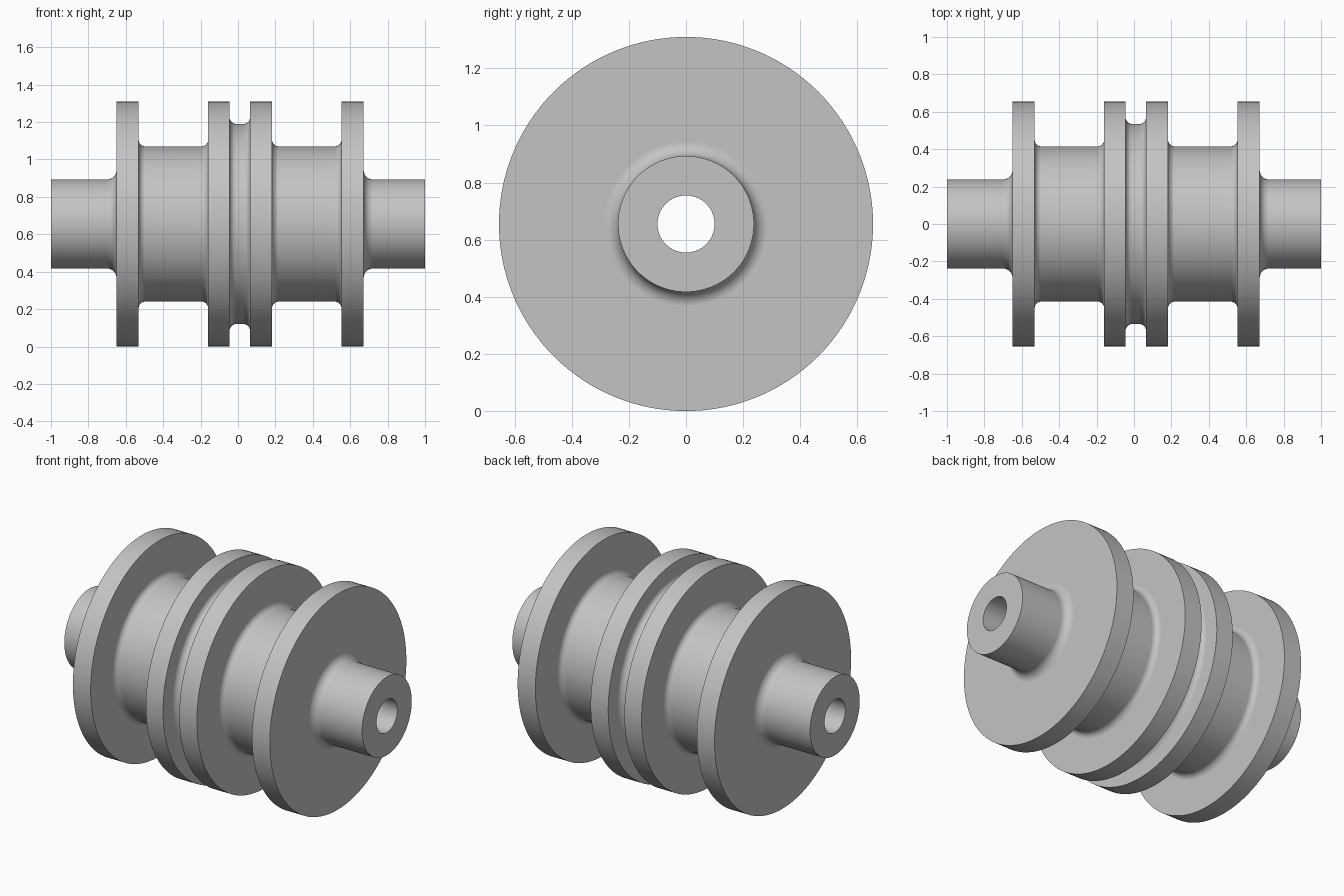
import bpy, bmesh, math
from mathutils import Vector, Matrix

if "Cube" in bpy.data.objects:
    bpy.data.objects.remove(bpy.data.objects["Cube"], do_unlink=True)

SEGMENTS = 128
FILLET_STEPS = 8
BORE, SHAFT, DRUM, GROOVE, FLANGE = 0.1, 0.238, 0.415, 0.535, 0.655

# Plain grey metal
steel = bpy.data.materials.new("grey_steel")
steel.use_nodes = True
grey = (0.55, 0.55, 0.55, 1)
steel.diffuse_color = grey
steel.node_tree.nodes["Principled BSDF"].inputs["Base Color"].default_value = grey


def core(x0, x1, radius, left=0, right=0):
    """Cylinder section whose ends flare into the flanges with quarter-round fillets."""
    points = []
    for x, size, side in ((x0, left, 1), (x1, right, -1)):
        if size:
            angles = [math.pi / 2 * i / FILLET_STEPS for i in range(FILLET_STEPS + 1)]
            arc = [(x + side * size * (1 - math.cos(a)),
                    radius + size * (1 - math.sin(a))) for a in angles]
        else:
            arc = [(x, radius)]
        points += arc if side > 0 else arc[::-1]
    return points


def flange(x0, x1):
    return [(x0, FLANGE), (x1, FLANGE)]


# Outer profile from end to end, closed by the bore
profile = [(-1, BORE)]
profile += core(-1, -0.65, SHAFT, right=0.05)
profile += flange(-0.65, -0.531)
profile += core(-0.531, -0.16, DRUM, 0.035, 0.035)
profile += flange(-0.16, -0.045)
profile += core(-0.045, 0.064, GROOVE, 0.035, 0.035)
profile += flange(0.064, 0.182)
profile += core(0.182, 0.553, DRUM, 0.035, 0.035)
profile += flange(0.553, 0.672)
profile += core(0.672, 1, SHAFT, left=0.05)
profile += [(1, BORE)]

# Revolve the closed profile around the shaft axis
bm = bmesh.new()
verts = [bm.verts.new((x, 0, r)) for x, r in profile]
edges = [bm.edges.new((a, b)) for a, b in zip(verts, verts[1:] + verts[:1])]
bmesh.ops.spin(bm, geom=verts + edges, cent=(0, 0, 0), axis=(1, 0, 0),
               angle=math.tau, steps=SEGMENTS, use_merge=True)
bmesh.ops.remove_doubles(bm, verts=bm.verts[:], dist=0.0001)
bmesh.ops.recalc_face_normals(bm, faces=bm.faces[:])
bmesh.ops.transform(bm, matrix=Matrix.Translation(Vector((0, 0, FLANGE))), verts=bm.verts[:])
mesh = bpy.data.meshes.new("flanged_spool")
bm.to_mesh(mesh)
bm.free()
mesh.materials.append(steel)

spool = bpy.data.objects.new("flanged_spool", mesh)
bpy.context.collection.objects.link(spool)
bpy.context.view_layer.objects.active = spool
spool.select_set(True)
bpy.ops.object.shade_smooth_by_angle(angle=math.radians(30))

# Keep flange faces flat beside the fillets
normals = spool.modifiers.new("flat_flange_normals", 'WEIGHTED_NORMAL')
normals.keep_sharp = True
